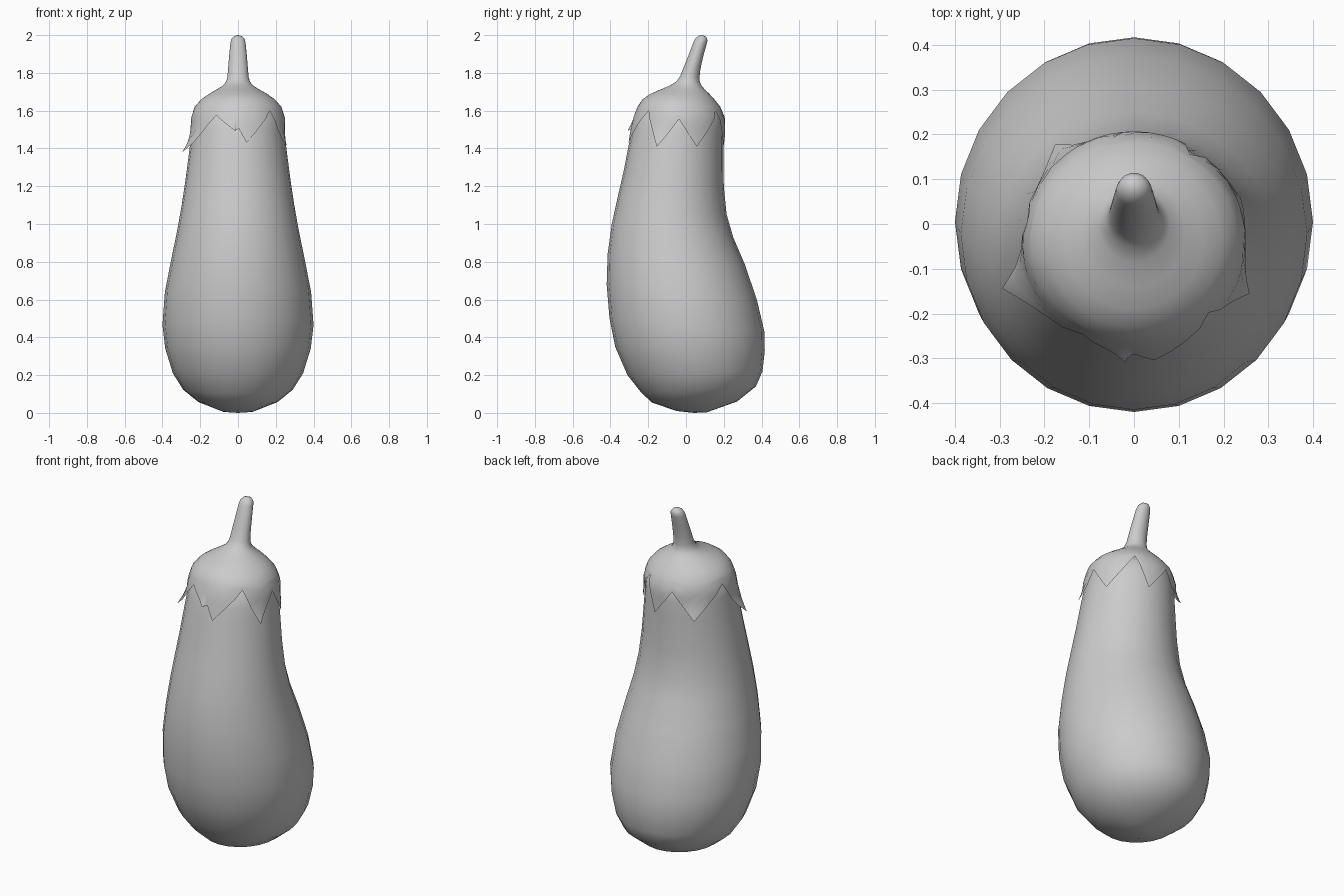
import bpy, bmesh
from math import sin, cos, radians, pi


def ring_point(ring, a):
    # ring = (front y, front z, back y, back z, half width): a tilted ellipse
    yf, zf, yb, zb, w = ring
    s = sin(a)
    return (w * cos(a), (yf + yb) / 2 + (yb - yf) / 2 * s,
            (zf + zb) / 2 + (zb - zf) / 2 * s)


def loft(name, rows, start=None, end=None):
    bm = bmesh.new()
    loops = [[bm.verts.new(p) for p in row] for row in rows]
    n = len(rows[0])
    for lo, hi in zip(loops, loops[1:]):
        for i in range(n):
            j = (i + 1) % n
            bm.faces.new((lo[i], lo[j], hi[j], hi[i]))
    for pole, loop, flip in ((start, loops[0], True), (end, loops[-1], False)):
        if pole:
            v = bm.verts.new(pole)
            for i in range(n):
                j = (i + 1) % n
                bm.faces.new((v, loop[j], loop[i]) if flip else (v, loop[i], loop[j]))
    for f in bm.faces:
        f.smooth = True
    me = bpy.data.meshes.new(name)
    bm.to_mesh(me)
    bm.free()
    ob = bpy.data.objects.new(name, me)
    bpy.context.collection.objects.link(ob)
    return ob


# Fruit body: bent stack of tilted rings
body = [
    (-.05, .01, .11, .003, .08), (-.18, .055, .27, .06, .21),
    (-.235, .105, .37, .14, .29), (-.31, .2, .405, .22, .345),
    (-.375, .35, .417, .33, .385), (-.405, .5, .415, .43, .4),
    (-.42, .68, .375, .6, .387), (-.415, .84, .31, .79, .353),
    (-.393, 1.0, .25, .93, .322), (-.36, 1.15, .215, 1.05, .298),
    (-.33, 1.28, .2, 1.2, .277), (-.303, 1.42, .198, 1.4, .255),
    (-.284, 1.5, .198, 1.5, .243), (-.26, 1.58, .19, 1.58, .232),
    (-.2, 1.64, .13, 1.64, .17),
]
angles = [2 * pi * i / 24 for i in range(24)]
loft("fruit_body", [[ring_point(r, a) for a in angles] for r in body],
     (0, .04, 0), (0, -.03, 1.67))

# Leafy cap edge: (angle, edge height, outward curl) alternating tips and notches
edge = [(-118, 1.575, 0), (-94, 1.495, .015), (-89, 1.505, 0), (-80, 1.43, 0),
        (-45, 1.6, 0), (-22, 1.41, .015), (0, 1.555, 0), (25, 1.41, 0),
        (58, 1.6, 0), (76, 1.41, 0), (102, 1.56, 0), (127, 1.41, .03),
        (170, 1.58, 0), (197, 1.38, .04)]
cols = []
for k, (a0, z0, c0) in enumerate(edge):
    a1, z1, c1 = edge[(k + 1) % len(edge)]
    a1 += 360 if a1 < a0 else 0
    for s in range(4):
        t = s / 4
        curl = c0 * max(0, 1 - 3 * t) + c1 * max(0, 3 * t - 2)
        cols.append((radians(a0 + (a1 - a0) * t), z0 + (z1 - z0) * t, curl))

# Cap skirt section by height: (z, front y, back y, half width)
skirt = [(1.36, -.322, .208, .271), (1.42, -.31, .206, .262),
         (1.5, -.293, .207, .251), (1.56, -.28, .207, .249),
         (1.62, -.257, .182, .23)]


def skirt_point(a, z, curl):
    for lo, hi in zip(skirt, skirt[1:]):
        if z <= hi[0]:
            break
    t = (z - lo[0]) / (hi[0] - lo[0])
    yf, yb, w = [lo[i] + (hi[i] - lo[i]) * t for i in (1, 2, 3)]
    return ring_point((yf - curl, z, yb + curl, z, w + curl), a)


rows = []
for u in (0, .2, .4, .6, .8, 1):
    rows.append([skirt_point(a, z + (1.62 - z) * u, c * max(0, 1 - 2.5 * u))
                 for a, z, c in cols])

# Cap dome flowing into the bent stem
dome = [
    (-.23, 1.66, .15, 1.66, .195), (-.19, 1.688, .125, 1.688, .155),
    (-.14, 1.71, .1, 1.712, .115), (-.085, 1.733, .082, 1.733, .08),
    (-.05, 1.755, .073, 1.752, .063), (-.03, 1.785, .071, 1.775, .056),
    (-.01, 1.835, .077, 1.825, .052), (.02, 1.91, .092, 1.89, .046),
    (.04, 1.965, .11, 1.955, .04), (.052, 1.985, .114, 1.973, .035),
    (.07, 1.997, .108, 1.99, .021),
]
rows += [[ring_point(r, a) for a, _, _ in cols] for r in dome]
loft("leafy_cap_and_stem", rows, None, (0, .089, 2.0))
